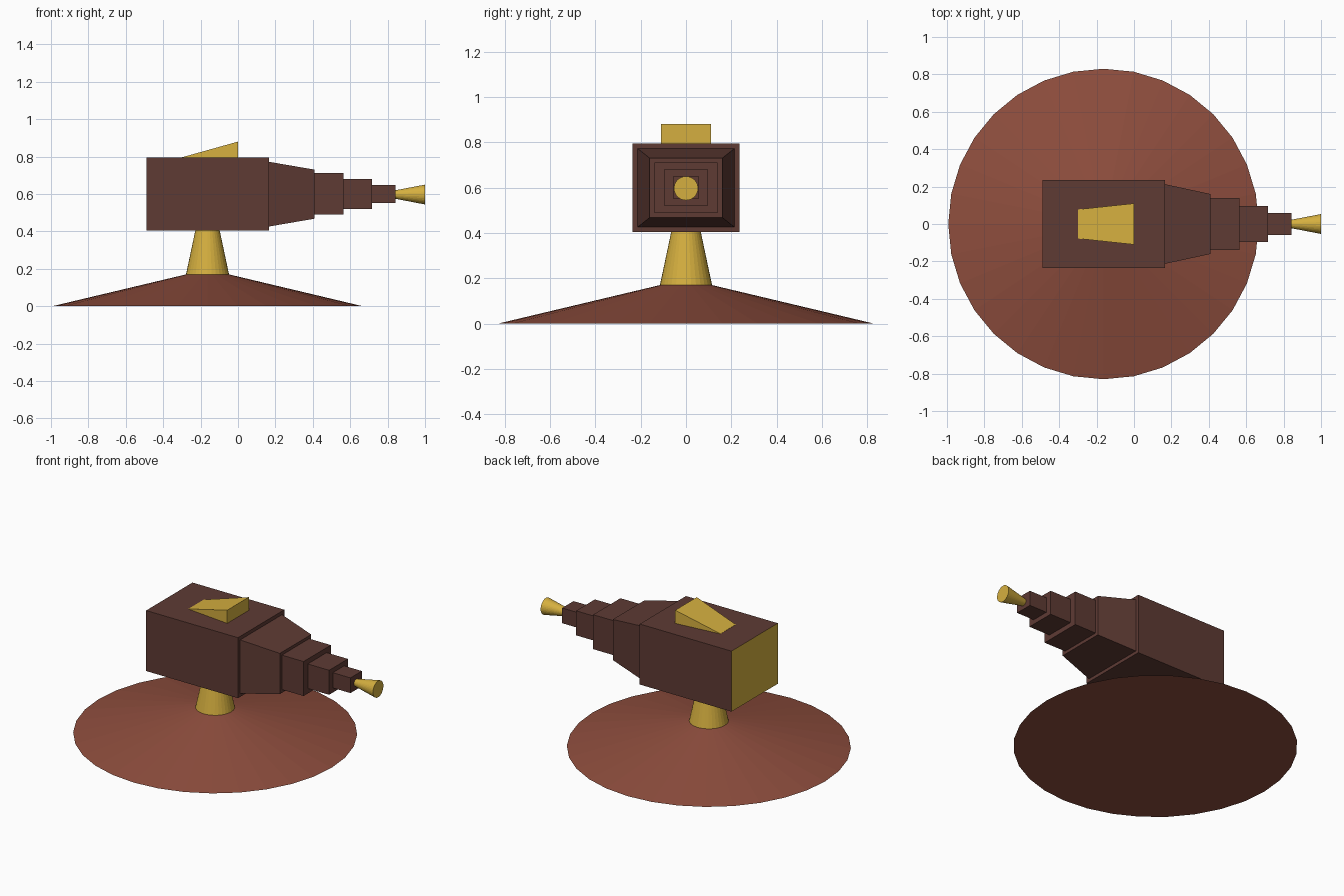
import bpy, bmesh, math
from mathutils import Matrix

if "Cube" in bpy.data.objects:
    bpy.data.objects.remove(bpy.data.objects["Cube"])


def material(name, rgb):
    m = bpy.data.materials.new(name)
    m.diffuse_color = (*rgb, 1)
    m.use_nodes = True
    m.node_tree.nodes["Principled BSDF"].inputs["Base Color"].default_value = m.diffuse_color
    return m


DARK = material("dark brown", (0.112, 0.043, 0.034))
RED = material("red brown", (0.270, 0.075, 0.047))
GOLD = material("gold", (0.665, 0.430, 0.050))


def finish(name, bm, *mats):
    bmesh.ops.recalc_face_normals(bm, faces=bm.faces)
    me = bpy.data.meshes.new(name)
    bm.to_mesh(me)
    bm.free()
    for m in mats:
        me.materials.append(m)
    ob = bpy.data.objects.new(name, me)
    bpy.context.collection.objects.link(ob)
    return ob


def block(name, a, b, mat):
    """Box lofted along x between sections (x, half width, z low, z high)."""
    bm = bmesh.new()
    rings = [[bm.verts.new((x, y, z)) for y, z in ((-w, lo), (w, lo), (w, hi), (-w, hi))]
             for x, w, lo, hi in (a, b)]
    for r in rings:
        bm.faces.new(r)
    for i in range(4):
        j = (i + 1) % 4
        bm.faces.new((rings[0][i], rings[0][j], rings[1][j], rings[1][i]))
    return finish(name, bm, mat)


def cone(name, r1, r2, length, matrix, mat):
    """Frustum starting at the matrix origin and running along its z axis."""
    bm = bmesh.new()
    bmesh.ops.create_cone(bm, cap_ends=True, segments=32, radius1=r1, radius2=r2, depth=length,
                          matrix=matrix @ Matrix.Translation((0, 0, length / 2)))
    return finish(name, bm, mat)


# Wide base and gold neck
CX = -0.163
cone("base", 0.83, 0.115, 0.17, Matrix.Translation((CX, 0, 0)), RED)
cone("neck", 0.115, 0.064, 0.24, Matrix.Translation((CX, 0, 0.17)), GOLD)

# Main housing, with a gold rear face
body = block("body", (-0.49, 0.236, 0.405, 0.795), (0.165, 0.236, 0.405, 0.795), DARK)
body.data.materials.append(GOLD)
for f in body.data.polygons:
    f.material_index = int(f.normal.x < -0.9)

# Tapered shoulder and stepped barrel
ZC = 0.6
block("shoulder", (0.165, 0.213, 0.426, 0.772), (0.41, 0.16, 0.468, 0.73), DARK)
for i, (x0, x1, w, h) in enumerate(((0.41, 0.565, 0.139, 0.111),
                                    (0.565, 0.717, 0.096, 0.079),
                                    (0.717, 0.843, 0.058, 0.049))):
    block(f"barrel_step_{i + 1}", (x0, w, ZC - h, ZC + h), (x1, w, ZC - h, ZC + h), DARK)

# Flared gold nozzle
cone("nozzle", 0.023, 0.053, 0.157,
     Matrix.Translation((0.843, 0, 0.597)) @ Matrix.Rotation(math.pi / 2, 4, 'Y'), GOLD)

# Wedge sight on top
block("sight_wedge", (-0.3, 0.078, 0.785, 0.796), (0.0, 0.11, 0.785, 0.88), GOLD)
